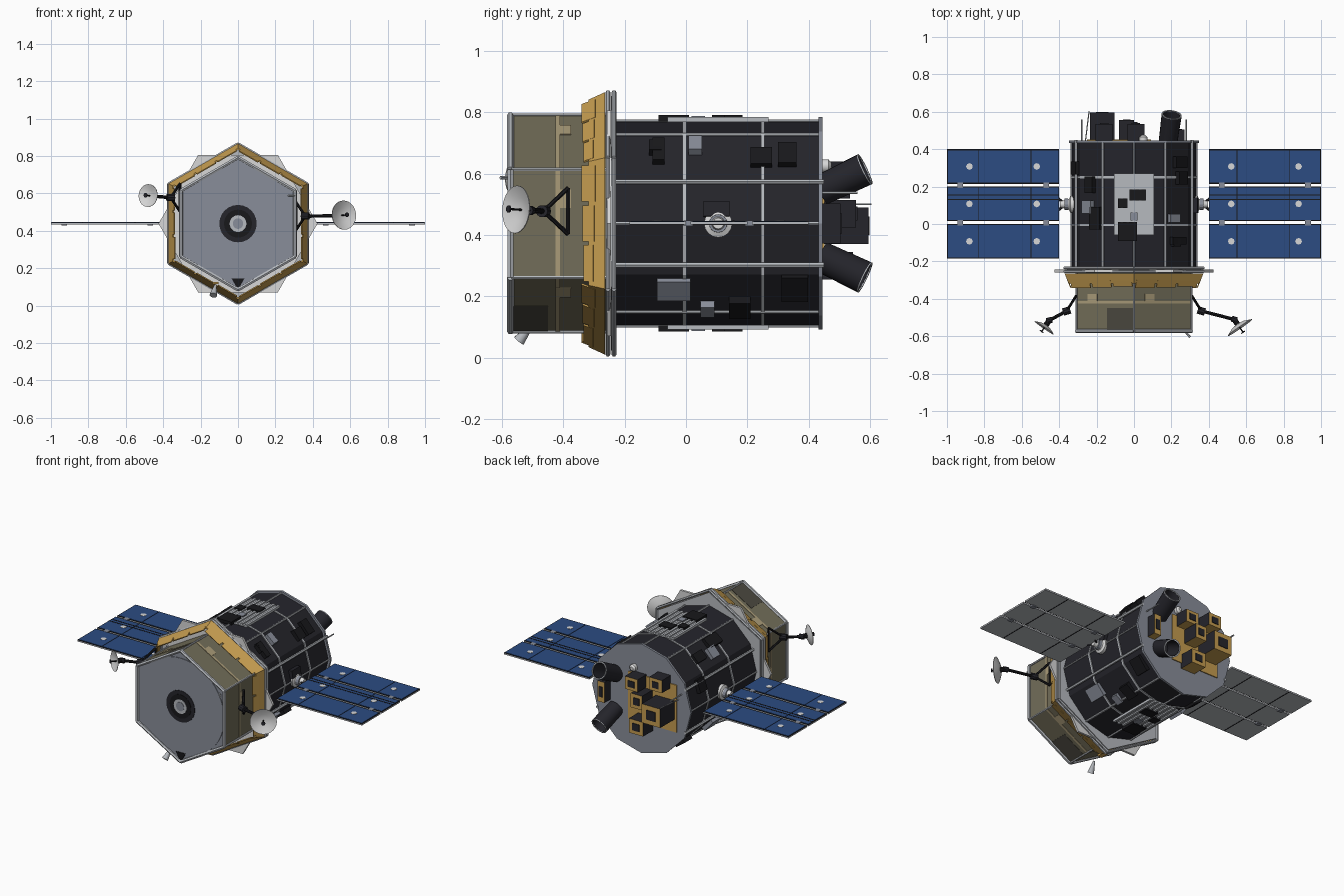
import bpy, bmesh, math
from mathutils import Vector, Matrix

if "Cube" in bpy.data.objects:
    bpy.data.objects.remove(bpy.data.objects["Cube"])

ZC = 0.438                      # height of the long axis
UP, BACK = Vector((0, 0, 1)), Vector((0, 1, 0))
POINTY, FLAT = math.pi / 2, 0   # hexagon orientations


def material(name, *rgb):
    m = bpy.data.materials.new(name)
    m.use_nodes = True
    m.diffuse_color = (*rgb, 1)
    m.node_tree.nodes["Principled BSDF"].inputs["Base Color"].default_value = (*rgb, 1)
    return m


dark = material("charcoal blanket", .018, .018, .024)
black = material("black fittings", .009, .009, .011)
grey = material("plate grey", .25, .27, .32)
rail = material("light grey metal", .47, .49, .52)
white = material("white paint", .68, .68, .68)
gold = material("gold foil", .56, .335, .08)
olive = material("olive foil", .17, .155, .1)
tan = material("tan patch", .4, .33, .19)
blue = material("solar blue", .025, .072, .225)
shade = material("dark olive foil", .07, .065, .05)


def finish(name, bm, mats, smooth=False):
    bmesh.ops.recalc_face_normals(bm, faces=bm.faces)
    mesh = bpy.data.meshes.new(name)
    bm.to_mesh(mesh)
    bm.free()
    for m in mats:
        mesh.materials.append(m)
    ob = bpy.data.objects.new(name, mesh)
    bpy.context.collection.objects.link(ob)
    if smooth:
        bpy.ops.object.select_all(action='DESELECT')
        ob.select_set(True)
        bpy.context.view_layer.objects.active = ob
        bpy.ops.object.shade_smooth_by_angle(angle=math.radians(35))
    return ob


def frame(origin, axis):
    z = Vector(axis).normalized()
    x = (BACK if abs(z.z) > .99 else UP).cross(z).normalized()
    return Matrix.Translation(origin) @ Matrix((x, z.cross(x), z)).transposed().to_4x4()


def lathe(name, profile, n, mat, origin=(0, 0, ZC), axis=BACK, start=0, loop=False, smooth=False):
    """Spin (radius, height) points in n flat steps about an axis."""
    bm = bmesh.new()
    rings = [[bm.verts.new((r * math.cos(start + math.tau * i / n),
                            r * math.sin(start + math.tau * i / n), h))
              for i in range(n)] for r, h in profile]
    pairs = list(zip(rings, rings[1:])) + ([(rings[-1], rings[0])] if loop else [])
    for a, b in pairs:
        for i in range(n):
            j = (i + 1) % n
            bm.faces.new((a[i], a[j], b[j], b[i]))
    if not loop:
        bm.faces.new(rings[0])
        bm.faces.new(rings[-1])
    bm.transform(frame(origin, axis))
    return finish(name, bm, [mat], smooth)


def rod(name, a, b, r, mat, n=6, r2=None):
    a, b = Vector(a), Vector(b)
    return lathe(name, [(r, 0), (r if r2 is None else r2, (b - a).length)], n, mat, a, b - a, smooth=n > 8)


def box(name, centre, size, mat, axis=UP):
    bm = bmesh.new()
    bmesh.ops.create_cube(bm, size=1, matrix=frame(centre, axis) @ Matrix.Diagonal((*size, 1)))
    return finish(name, bm, [mat])


def polar(r, angle, y):
    return Vector((r * math.cos(angle), y, ZC + r * math.sin(angle)))


def hex_frame(name, r, y, thick, mat):
    for k in range(6):
        a = POINTY + k * math.pi / 3
        rod(name, polar(r, a, y), polar(r, a + math.pi / 3, y), thick, mat)


# Main body: twelve-sided barrel with end plate, hoops and rails
lathe("main_body", [(.333, -.24), (.333, .44)], 12, dark)
lathe("rear_plate", [(.347, .432), (.347, .446)], 12, grey)
for y in (-.005, .25):
    lathe("body_hoop", [(.338, y - .006), (.338, y + .006)], 12, rail)
for s in (-1, 1):
    for deg in (60, 90, 120):
        a = math.radians(s * deg)
        rod("body_rail", polar(.334, a, -.23), polar(.334, a, .44), .006, rail)
    rod("side_thin_rail", (s * .334, -.23, ZC), (s * .334, .44, ZC), .005, rail)
    for sz in (-1, 1):
        rod("side_rail", (s * .31, -.23, ZC + sz * .136), (s * .31, .45, ZC + sz * .136), .009, rail)

# Radiators above and below, with slats
for side in (-1, 1):
    z = ZC + side * .335
    box("radiator", (0, .105, z), (.21, .33, .008), rail)
    for i in range(7):
        box("radiator_slat", ((i - 3) * .033, .105, z + side * .006), (.014, .33, .012), rail)
    for x, y, w, l in ((.02, .155, .09, .06), (-.035, -.04, .1, .1), (-.06, .11, .05, .05)):
        box("radiator_unit", (x, y, z + side * .008), (w, l, .02), black)
    box("radiator_port", (0, .04, z + side * .013), (.04, .045, .006), grey)

# Equipment boxes on the barrel: angle, position, length along the barrel, width
for deg, y, l, w, mat in ((45, -.09, .04, .1, black), (50, .03, .045, .07, grey),
                          (40, .245, .07, .07, black), (42, .33, .06, .09, black),
                          (8, .1, .085, .05, dark), (-40, -.04, .11, .08, grey),
                          (-56, .175, .07, .09, black), (-57, .07, .045, .06, grey),
                          (-39, .355, .085, .1, black), (135, .21, .09, .06, black),
                          (128, .03, .12, .07, black), (138, .09, .07, .07, grey),
                          (220, .1, .1, .09, grey), (235, .3, .08, .07, black),
                          (160, .3, .07, .08, black), (200, -.1, .06, .09, black),
                          (48, -.1, .04, .05, black)):
    a = math.radians(deg)
    box("equipment_box", polar(.331, a, y), (l, w, .03), mat, (math.cos(a), 0, math.sin(a)))

# Interface star plate and double hexagon frame
lathe("star_plate", [(.425, -.258), (.425, -.244)], 6, white, start=FLAT)
lathe("collar_plate", [(.415, -.245), (.415, -.232)], 6, rail, start=POINTY)
for y in (-.255, -.235):
    hex_frame("collar_frame", .428, y, .008, rail)

# Flared gold skirt of folded foil, with short overlapping leaves
lathe("gold_skirt", [(.404, -.318), (.428, -.265), (.418, -.265), (.394, -.318)], 6, gold,
      start=POINTY, loop=True)
for k in range(6):
    m = POINTY + (k + .5) * math.pi / 3
    side = Vector((-math.sin(m), 0, math.cos(m)))
    for i in range(3):
        # leaf axis lies along the hexagon side, so the leaf folds about it
        ob = box("skirt_leaf", (0, 0, 0), (.006, .035 + .007 * i, .118), gold)
        out = Vector((math.cos(m), -.0, math.sin(m)))
        along = (BACK * .92 + out * .38).normalized()
        basis = Matrix((along.cross(side), along, side)).transposed().to_4x4()
        ob.data.transform(Matrix.Translation(polar(.347, m, -.318) + side * (i - 1) * .13) @ basis)

# Front hexagonal bay
lathe("front_bay", [(.352, -.565), (.352, -.25)], 6, olive, start=POINTY)
lathe("bay_band", [(.355, -.426), (.355, -.412)], 6, tan, start=POINTY)
lathe("front_plate", [(.35, -.57), (.35, -.56)], 6, grey, start=POINTY)
hex_frame("front_rim", .353, -.573, .011, rail)
for k in range(6):
    a = POINTY + k * math.pi / 3
    rod("bay_corner_post", polar(.354, a, -.57), polar(.354, a, -.26), .006, rail)
    m = a + math.pi / 6
    side = Vector((-math.sin(m), 0, math.cos(m)))
    out = (math.cos(m), 0, math.sin(m))
    box("bay_patch", polar(.305, m, -.4) + side * .08, (.05, .06, .006), tan, out)
    if k % 3 == 0:
        box("bay_dark_patch", polar(.305, m, -.51) - side * .09, (.12, .16, .004), shade, out)
lathe("front_disc", [(.304, -.574), (.304, -.568)], 48, grey)
for r, y, mat in ((.1, -.577, dark), (.075, -.579, black), (.045, -.581, rail), (.028, -.583, grey)):
    lathe("front_aperture", [(r, y), (r, -.57)], 24, mat)
lathe("front_marker", [(.04, -.577), (.04, -.57)], 3, black, origin=(0, 0, .125), start=-POINTY)

# Solar wings: light core, dark upper sheet, blue cells, dark seams below
for s in (-1, 1):
    for row in range(3):
        y = -.0925 + row * .2
        box("wing_panel", (s * .7, y, ZC), (.6, .185, .008), rail)
        box("wing_sheet", (s * .7, y, ZC + .005), (.6, .185, .002), black)
        for x0, x1 in ((.405, .549), (.553, .828), (.832, .995)):
            box("solar_cells", (s * (x0 + x1) / 2, y, ZC + .007), (x1 - x0, .173, .002), blue)
        for x in (.551, .83):
            box("panel_seam", (s * x, y, ZC - .0045), (.005, .185, .002), black)
        for x in (.52, .88):
            lathe("cell_marker", [(.018, 0), (.018, .003)], 8, white, (s * x, y, ZC + .007), UP)
        if row:
            for x in (.47, .93):
                box("wing_hinge", (s * x, y - .1, ZC), (.03, .03, .018), grey)
    for y in (.13, .155):
        box("cell_divider", (s * .7, y, ZC + .008), (.595, .006, .003), black)
    lathe("wing_hub", [(.046, .31), (.046, .34), (.03, .347), (.022, .37), (.018, .395)], 16, white,
          (0, .105, ZC), (s, 0, 0), smooth=True)
    lathe("hub_cap", [(.03, .352), (.03, .372)], 12, grey, (0, .105, ZC), (s, 0, 0))
    for dy in (-.035, .035):
        rod("wing_yoke", (s * .365, .105, ZC), (s * .41, .105 + dy, ZC), .007, dark)


# Dish antennas on folding arms
def dish(centre, axis, r):
    lathe("dish", [(.01, 0), (.5 * r, .06 * r), (r, .28 * r), (r, .32 * r), (.5 * r, .1 * r), (.01, .04 * r)],
          28, white, centre, axis, smooth=True)
    c, d = Vector(centre), Vector(axis).normalized()
    rod("dish_feed", c, c + d * r * .7, .004, black)
    lathe("feed_cap", [(.012, 0), (.012, .005)], 10, dark, c + d * r * .65, d)
    rod("dish_mount", c, c - d * .03, .015, black, 10)
    return c - d * .03


for s, end, r, z in ((1, (.553, -.535, .482), .078, .478), (-1, (-.47, -.54, .587), .061, .577)):
    tail = dish(end, (s * .55, -.8, .06), r)
    elbow = Vector((s * .36, -.465, z))
    rod("dish_arm", elbow, tail, .009, black, 8)
    lathe("arm_joint", [(.02, -.02), (.02, .02)], 10, dark, elbow, (s, -.3, 0))
    lathe("arm_wrist", [(.016, -.015), (.016, .015)], 10, dark, tail, (s, -.3, 0))
    feet = [Vector((s * .31, -.385, z + d)) for d in (-.075, .075)]
    rod("arm_bracket", feet[0], feet[1], .007, black)
    for f in feet:
        rod("arm_strut", f, elbow, .007, black)

# Small horn antennas and lower bracket
for x, z, tip in ((.2, .6, .64), (-.12, .11, .055)):
    rod("horn", (x, -.5, z), (x * 1.1, -.545, tip), .006, rail, 12, .02)
box("lower_bracket", (-.12, -.37, .12), (.03, .16, .012), gold)
rod("front_sensor", (.27, -.57, .587), (.3, -.605, .587), .006, rail)

# Rear instruments: flared tubes, gold-faced boxes and masts
for s in (-1, 1):
    base, lean = (.182, .44, ZC + s * .108), Vector((.12, .88, s * .42))
    lathe("rear_tube", [(.05, 0), (.054, .158), (.045, .158), (.042, .03)], 20, dark, base, lean, smooth=True)
    lathe("tube_rim", [(.054, .158), (.054, .162), (.047, .162), (.047, .158)], 20, rail, base, lean, loop=True)
    rod("rear_mast", (s * .28, .44, ZC + .1), (s * .28, .56, ZC + .1), .004, rail)
box("rear_foil", (-.08, .449, .44), (.34, .006, .3), gold)
for x, z, w, h, depth in ((-.17, .43, .13, .12, .15), (-.04, .47, .08, .09, .11), (-.16, .6, .09, .08, .09),
                          (.01, .56, .09, .08, .09), (-.03, .3, .1, .09, .1), (.245, ZC, .05, .13, .06)):
    ob = box("rear_instrument", (x, .445 + depth / 2, z), (w, depth, h), dark)
    ob.data.materials.append(gold)
    for p in ob.data.polygons:
        p.material_index = int(p.normal.y > .5 or p.normal.z < -.5)
    box("instrument_lid", (x, .445 + depth, z), (w * .5, .008, h * .5), dark)
rod("rear_whip", (-.26, .44, .5), (-.24, .605, .5), .003, rail)
lathe("rear_knob", [(.022, 0), (.022, .02), (.01, .03)], 16, white, (.05, .445, .625), BACK, smooth=True)
